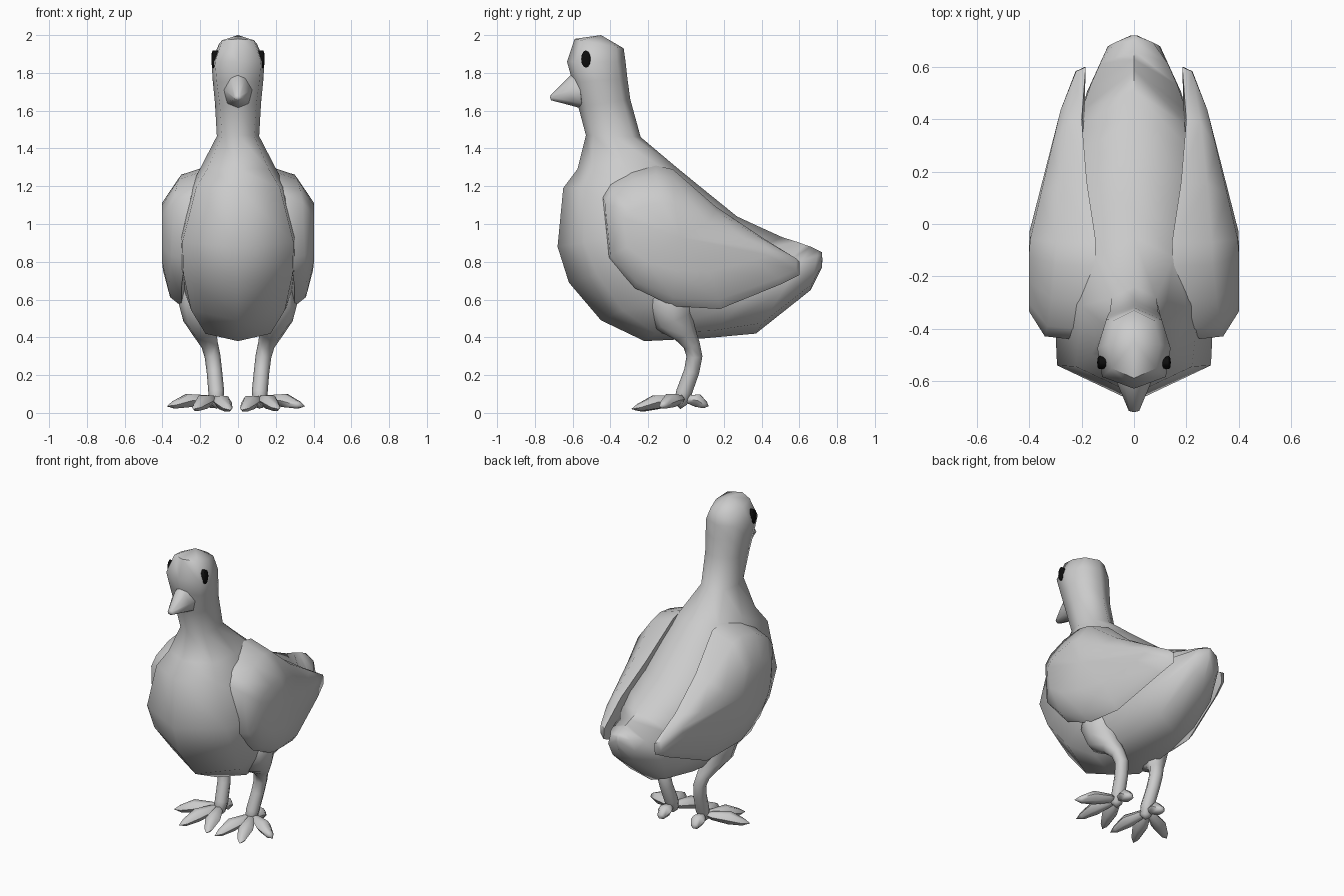
import bpy
import bmesh
from math import cos, sin, pi, radians
from mathutils import Vector

cube = bpy.data.objects.get("Cube")
if cube:
    bpy.data.objects.remove(cube, do_unlink=True)


def material(name, value):
    mat = bpy.data.materials.new(name)
    color = (value, value, value, 1)
    mat.use_nodes = True
    mat.diffuse_color = color
    bsdf = next(n for n in mat.node_tree.nodes if n.type == 'BSDF_PRINCIPLED')
    bsdf.inputs["Base Color"].default_value = color
    bsdf.inputs["Roughness"].default_value = 0.8
    return mat


GREY = material("plumage grey", 0.6)
BLACK = material("eye black", 0.004)


def loft(name, rings, start, end, mat=GREY, mirror=False, sharp=60):
    """Skin a list of equal rings and close both ends with a pole."""
    bm = bmesh.new()
    loops = [[bm.verts.new(p) for p in ring] for ring in rings]
    n = len(loops[0])
    for a, b in zip(loops, loops[1:]):
        for i in range(n):
            j = (i + 1) % n
            bm.faces.new((a[i], a[j], b[j], b[i]))
    for loop, point in ((loops[0], start), (loops[-1], end)):
        pole = bm.verts.new(point)
        for i in range(n):
            bm.faces.new((loop[i], loop[(i + 1) % n], pole))
    bmesh.ops.recalc_face_normals(bm, faces=bm.faces)
    mesh = bpy.data.meshes.new(name)
    bm.to_mesh(mesh)
    bm.free()
    for f in mesh.polygons:
        f.use_smooth = True
    mesh.set_sharp_from_angle(angle=radians(sharp))
    mesh.materials.append(mat)
    obj = bpy.data.objects.new(name, mesh)
    bpy.context.collection.objects.link(obj)
    if mirror:
        obj.modifiers.new("Mirror", 'MIRROR').use_mirror_merge = False
    return obj


def section(y0, z0, y1, z1, half, front, back, skew=1.0, n=8):
    """Slanted ring from a front/lower point to a back/upper point.
    Small powers make that half boxier; skew crowds points to the front."""
    pts = []
    for i in range(n):
        a = 2 * pi * i / n
        t = 0.5 - 0.5 * cos(a)
        s = sin(a)
        x = 0
        if abs(s) > 1e-6:
            x = half * abs(s) ** (front if t < .5 else back) * (1 if s > 0 else -1)
        t = t ** skew
        pts.append((x, y0 + (y1 - y0) * t, z0 + (z1 - z0) * t))
    return pts


def tube(name, stations, n=8, flat=1.0, **kw):
    """Round limb through (point, radius) stations; the ends are poles."""
    points = [Vector(s[0]) for s in stations]
    rings = []
    for k in range(1, len(points) - 1):
        d = (points[k + 1] - points[k - 1]).normalized()
        side = d.cross(Vector((0, 0, 1)) if abs(d.z) < 0.8 else Vector((0, 1, 0))).normalized()
        up = side.cross(d)
        r = stations[k][1]
        rings.append([points[k] + side * r * cos(2 * pi * i / n) + up * r * flat * sin(2 * pi * i / n)
                      for i in range(n)])
    return loft(name, rings, points[0], points[-1], **kw)


# Head, neck, breast and tail in one skin
body = [
    (-.59, 1.98, -.33, 1.93, .10, .5, .8),
    (-.63, 1.86, -.32, 1.86, .14, .4, .8),
    (-.60, 1.75, -.31, 1.77, .134, .5, .8),
    (-.57, 1.62, -.295, 1.66, .122, .7, .8),
    (-.53, 1.47, -.24, 1.46, .112, .8, .8),
    (-.575, 1.29, -.05, 1.30, .20, .6, .8),
    (-.65, 1.19, .06, 1.21, .25, .35, .7),
    (-.68, .88, .27, 1.04, .31, .15, .7),
    (-.62, .69, .40, .98, .315, .25, .7),
    (-.45, .49, .51, .93, .30, .55, .75, 1.1),
    (-.22, .38, .59, .905, .27, 1.3, .87, 1.35),
    (.10, .395, .63, .89, .235, 1.1, 1, 1.3),
    (.37, .42, .66, .88, .18, .9, .95, 1.1),
    (.66, .65, .70, .86, .10, .8, .9),
    (.72, .77, .72, .85, .015, 1, 1),
]
loft("body", [section(*row) for row in body], (0, -.45, 2.0), (0, .722, .81))

# Beak: pear-shaped base, blunt tip
loft("beak", [section(-.55, 1.61, -.57, 1.81, .075, .8, 1.8),
              section(-.60, 1.625, -.615, 1.785, .065, .8, 1.6),
              section(-.715, 1.655, -.715, 1.685, .02, 1, 1)],
     (0, -.53, 1.71), (0, -.72, 1.67))

# Folded wings: rim, rounded shoulder, swollen outer face
rim = [(.25, -.44, 1.14), (.225, -.40, 1.21), (.185, -.29, 1.28), (.15, -.16, 1.31),
       (.145, -.07, 1.29), (.18, .16, 1.09), (.20, .40, .93), (.185, .60, .80),
       (.19, .60, .73), (.22, .50, .68), (.28, .18, .55), (.30, -.07, .565),
       (.30, -.27, .66), (.28, -.41, .82)]
cy, cz = -.03, .93


def wing_ring(blend, sy, sz):
    ring = []
    for x, y, z in rim:
        y2 = cy + (y - cy) * sy
        bulge = .402 - max(0, y2 + .08) * .235
        ring.append((x + (bulge - x) * blend, y2, cz + (z - cz) * sz))
    return ring


loft("wings", [rim, wing_ring(.6, .975, .87), wing_ring(1, .74, .48)],
     (.2, cy, cz), (.4, cy, cz), mirror=True)

# Thighs and shins
tube("legs", [((.14, -.10, .76), 0), ((.165, -.09, .66), .13), ((.18, -.075, .57), .135),
              ((.18, -.06, .49), .11), ((.175, -.005, .42), .062), ((.15, .03, .36), .045),
              ((.135, .045, .30), .042), ((.125, .03, .22), .041), ((.115, -.01, .11), .042),
              ((.115, -.03, .05), .035), ((.115, -.03, .02), 0)], mirror=True)

# Toes: plump pointed spindles; the right foot is set slightly wider
toes = {"outer_toe": (.355, -.14, .035), "middle_toe": (.215, -.29, .02),
        "inner_toe": (.02, -.275, .015), "back_toe": (.115, .12, .035)}
for side, label, shift in ((1, "left", 0), (-1, "right", -.022)):
    ankle = Vector((side * .115 + shift * .3, -.01, .08))
    for name, (x, y, z) in toes.items():
        tip = Vector((side * x + shift, y, z))
        lift = Vector((0, 0, .01))
        tube(label + "_" + name,
             [(ankle, 0), (ankle.lerp(tip, .18), .03), (ankle.lerp(tip, .55) + lift, .047),
              (ankle.lerp(tip, .85), .026), (tip, 0)], n=6, flat=.85)

# Eyes
loft("eyes", [[(x, -.53 + r * .025 * cos(2 * pi * i / 12), 1.873 + r * .046 * sin(2 * pi * i / 12))
               for i in range(12)] for x, r in ((.105, 1), (.134, 1), (.139, .7))],
     (.10, -.53, 1.873), (.141, -.53, 1.873), mat=BLACK, mirror=True)
